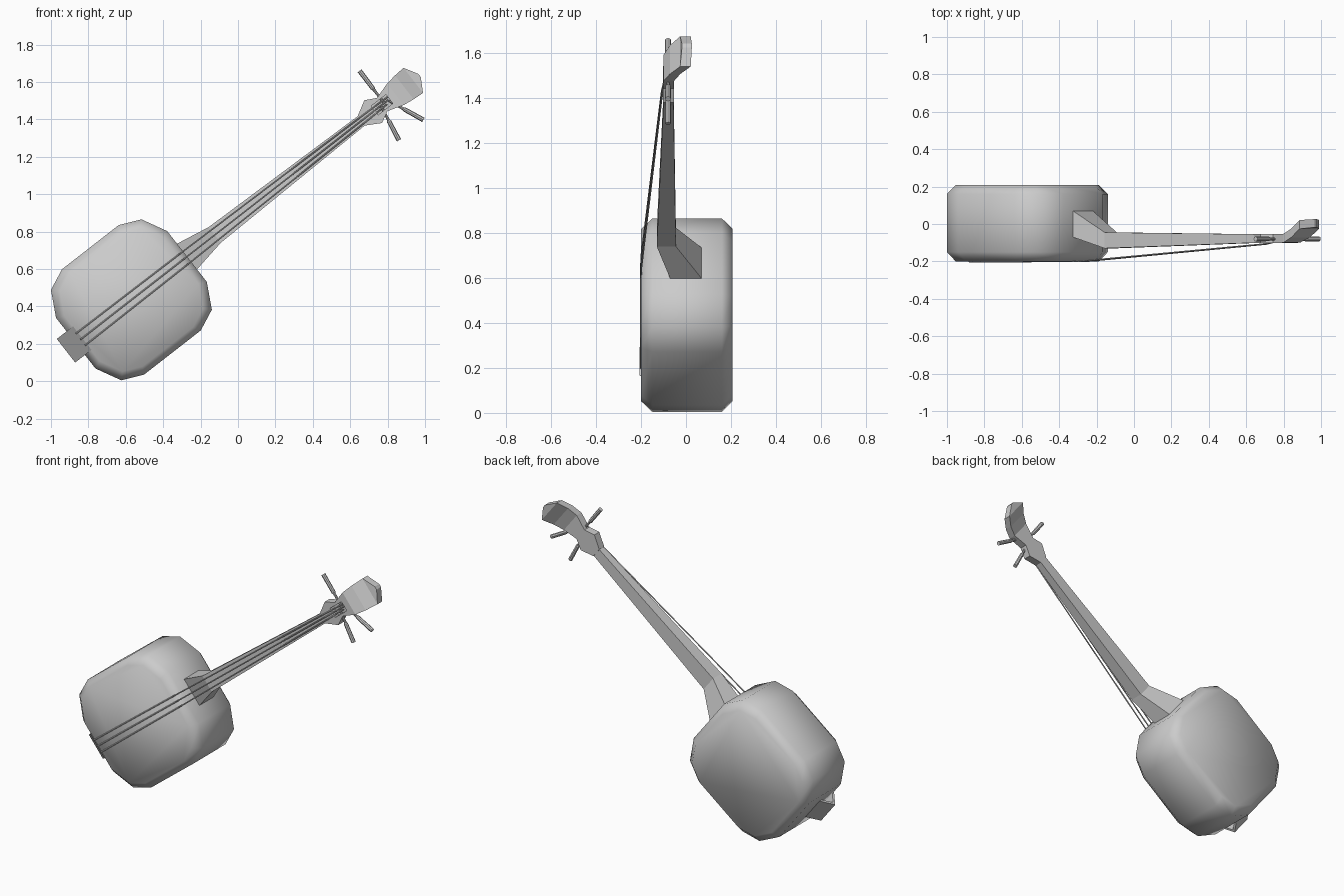
import bpy, bmesh, math
from mathutils import Matrix, Vector

if "Cube" in bpy.data.objects:
    bpy.data.objects.remove(bpy.data.objects["Cube"])

# Local frame: x runs along the neck, y is depth, z is across the neck
FRAME = Matrix.Translation((-0.57, 0, 0.435)) @ Matrix.Rotation(math.radians(-37.9), 4, 'Y')


def finish(name, bm):
    bmesh.ops.recalc_face_normals(bm, faces=bm.faces)
    me = bpy.data.meshes.new(name)
    bm.to_mesh(me)
    bm.free()
    ob = bpy.data.objects.new(name, me)
    bpy.context.collection.objects.link(ob)
    ob.matrix_world = FRAME
    return ob


def loft(name, rings):
    bm = bmesh.new()
    loops = [[bm.verts.new(p) for p in r] for r in rings]
    n = len(loops[0])
    for a, b in zip(loops, loops[1:]):
        for i in range(n):
            j = (i + 1) % n
            bm.faces.new((a[i], a[j], b[j], b[i]))
    bm.faces.new(loops[0])
    bm.faces.new(loops[-1])
    return finish(name, bm)


def bars(name, sections):
    """Loft of rectangles: (along, half width, front y, back y)."""
    return loft(name, [[(u, f, -w), (u, f, w), (u, b, w), (u, b, -w)]
                       for u, w, f, b in sections])


def tube(name, stations, sides):
    """Round rod through (point, radius) stations."""
    pts = [Vector(p) for p, r in stations]
    rings = []
    for i, (p, r) in enumerate(stations):
        d = (pts[min(i + 1, len(pts) - 1)] - pts[max(i - 1, 0)]).normalized()
        a = d.cross(Vector((0, 1, 0))).normalized()
        b = d.cross(a)
        rings.append([pts[i] + r * (a * math.cos(t) + b * math.sin(t))
                      for t in (2 * math.pi * k / sides for k in range(sides))])
    return loft(name, rings)


# Drum body: rounded twelve-sided box with chamfered rims
corner = [(0.377, 0.172), (0.307, 0.306), (0.192, 0.357)]
outline = (corner + [(-u, v) for u, v in reversed(corner)]
           + [(-u, -v) for u, v in corner] + [(u, -v) for u, v in reversed(corner)])
body = loft("drum_body", [[(u * s, y, v * s) for u, v in outline]
                          for y, s in ((-0.2, 0.89), (-0.15, 1), (0.16, 1), (0.208, 0.89))])
for p in body.data.polygons:
    p.use_smooth = True

# Neck with a heel bending back into the body
bars("neck", [(0.36, 0.09, -0.065, 0.08), (0.565, 0.053, -0.13, -0.045),
              (1.575, 0.031, -0.1, -0.055)])

# Head, flared and swept back at the tip
head = bars("head", [(1.56, 0.033, -0.102, -0.053), (1.638, 0.077, -0.102, -0.053),
                     (1.7, 0.045, -0.102, -0.053), (1.79, 0.073, -0.1, -0.053),
                     (1.85, 0.081, -0.072, -0.026), (1.91, 0.085, -0.026, 0.021),
                     (1.953, 0.01, -0.018, 0.026)])

# String slot cut into the head
cutter = bars("slot_cutter", [(1.648, 0.03, -0.15, -0.068), (1.748, 0.03, -0.15, -0.068)])
mod = head.modifiers.new("slot", 'BOOLEAN')
mod.operation = 'DIFFERENCE'
mod.solver = 'EXACT'
mod.object = cutter
bpy.context.view_layer.objects.active = head
bpy.ops.object.modifier_apply(modifier=mod.name)
bpy.data.objects.remove(cutter)

# Three tuning pegs, tapering into the slot
for i, (a, b) in enumerate([((1.712, 0.0), (1.715, 0.217)),
                            ((1.74, -0.005), (1.823, -0.2)),
                            ((1.69, 0.0), (1.653, -0.206))]):
    p, q = Vector((a[0], -0.08, a[1])), Vector((b[0], -0.08, b[1]))
    tube(f"tuning_peg_{i + 1}", [(p, 0.006), (p.lerp(q, 0.42), 0.008),
                                 (p.lerp(q, 0.46), 0.012), (q, 0.013)], 8)

# Three strings lying over the skin and rising over the neck to the head
for i, s in enumerate((-1, 0, 1)):
    tube(f"string_{i + 1}", [((-0.345, -0.202, 0.04 * s), 0.004),
                             ((0.37, -0.2, 0.035 * s), 0.004),
                             ((1.6, -0.108, 0.018 * s), 0.004),
                             ((1.74 + 0.02 * s, -0.085, 0.014 * s), 0.004)], 6)

# Tailpiece: bent strap wrapped over the lower rim
strap = [(-0.333, -0.206), (-0.443, -0.1), (-0.37, -0.01),
         (-0.37, -0.03), (-0.424, -0.1), (-0.333, -0.188)]
loft("tailpiece", [[(u, y, v) for u, y in strap] for v in (-0.08, 0.08)])
